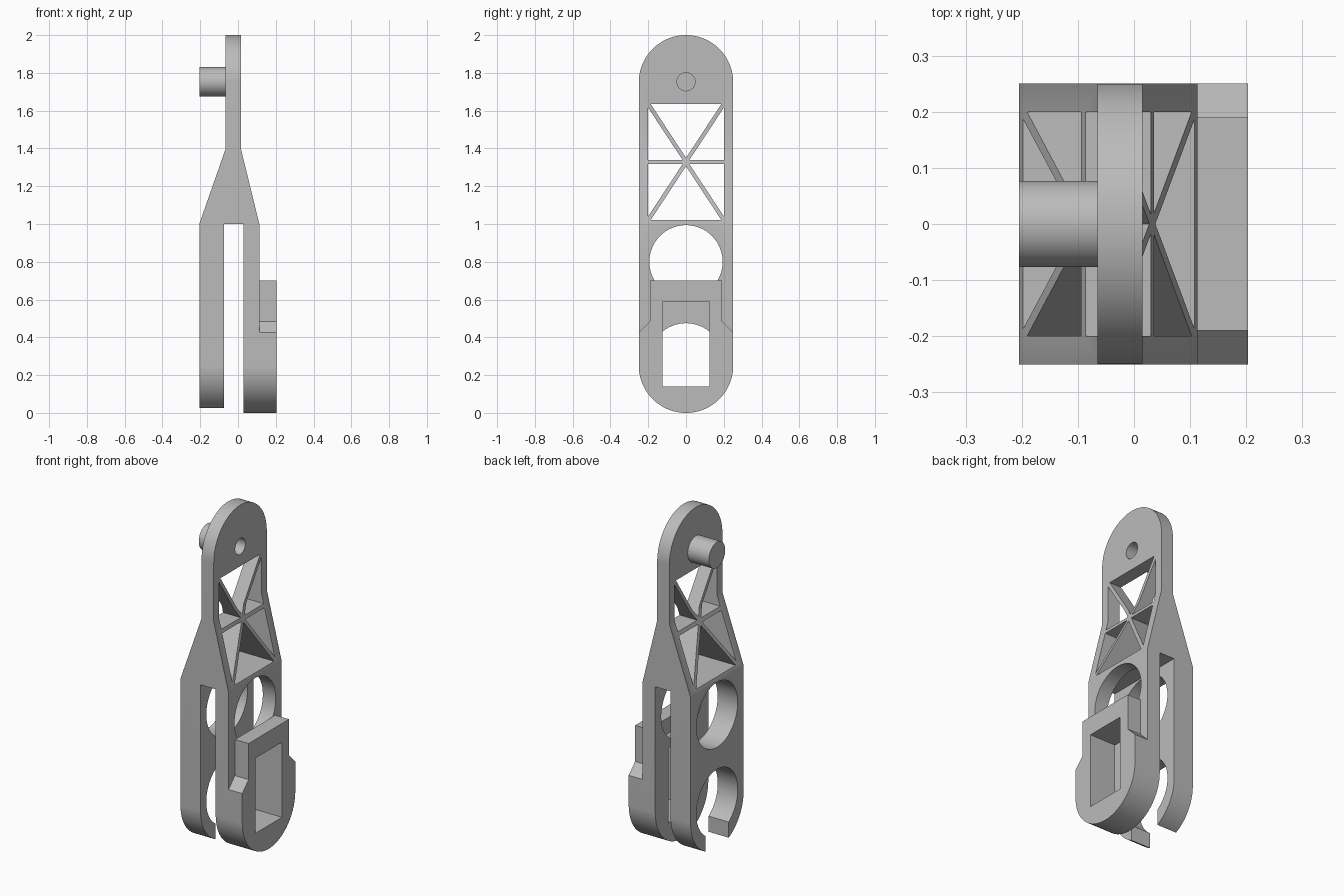
import bpy, bmesh, math

cube = bpy.data.objects.get("Cube")
if cube:
    bpy.data.objects.remove(cube, do_unlink=True)

grey = bpy.data.materials.new("plain_grey")
grey.use_nodes = True
grey.diffuse_color = (0.5, 0.5, 0.5, 1)
grey.node_tree.nodes["Principled BSDF"].inputs["Base Color"].default_value = (0.5, 0.5, 0.5, 1)


def prism(name, points, lo, hi, axis="x"):
    """Extrude a (y, z) outline along x, or an (x, z) outline along y."""
    bm = bmesh.new()
    place = (lambda a, b, d: (d, a, b)) if axis == "x" else (lambda a, b, d: (a, d, b))
    rings = [[bm.verts.new(place(a, b, d)) for a, b in points] for d in (lo, hi)]
    for ring in rings:
        bm.faces.new(ring)
    n = len(points)
    for i in range(n):
        j = (i + 1) % n
        bm.faces.new((rings[0][i], rings[0][j], rings[1][j], rings[1][i]))
    bmesh.ops.recalc_face_normals(bm, faces=bm.faces)
    mesh = bpy.data.meshes.new(name)
    bm.to_mesh(mesh)
    bm.free()
    mesh.materials.append(grey)
    obj = bpy.data.objects.new(name, mesh)
    bpy.context.collection.objects.link(obj)
    return obj


def arc(z, radius, start=0, end=360, steps=64):
    count = steps if end - start == 360 else steps + 1
    angles = [math.radians(start + (end - start) * i / steps) for i in range(count)]
    return [(radius * math.cos(a), z + radius * math.sin(a)) for a in angles]


def box(y0, y1, z0, z1):
    return [(y0, z0), (y1, z0), (y1, z1), (y0, z1)]


def combine(target, other, operation="DIFFERENCE"):
    other.hide_render = True
    mod = target.modifiers.new("combine", "BOOLEAN")
    mod.operation, mod.solver, mod.object = operation, "EXACT", other
    bpy.context.view_layer.objects.active = target
    bpy.ops.object.modifier_apply(modifier=mod.name)
    bpy.data.objects.remove(other, do_unlink=True)


# Forked side profile: thin top plate, tapered shoulder, two prongs and a pad
profile = [(-0.065, 2.1), (-0.065, 1.4), (-0.205, 1), (-0.205, -0.1), (-0.073, -0.1),
           (-0.073, 1), (0.028, 1), (0.028, -0.1), (0.203, -0.1), (0.203, 0.7),
           (0.113, 0.7), (0.113, 1), (0.015, 1.4), (0.015, 2.1)]
body = prism("bracket_body", profile, -0.4, 0.4, "y")

# Rounded ends
stadium = arc(1.75, 0.25, 0, 180) + arc(0.25, 0.25, 180, 360)
combine(body, prism("rounded_outline", stadium, -0.5, 0.5), "INTERSECT")

# Round holes through the prongs, with the lower one open at the bottom
combine(body, prism("upper_hole", arc(0.8, 0.194), -0.4, 0.113))
combine(body, prism("lower_hole", arc(0.28, 0.195), -0.4, -0.03))
combine(body, prism("bottom_opening", box(-0.109, 0.109, -0.1, 0.2), -0.4, -0.03))

# Pad window and shoulders
combine(body, prism("pad_window", box(-0.125, 0.125, 0.14, 0.588), 0, 0.4))
for s in (-1, 1):
    shoulder = [(s * 0.19, 0.8), (s * 0.19, 0.485), (s * 0.25, 0.425),
                (s * 0.4, 0.275), (s * 0.4, 0.8)]
    combine(body, prism("pad_shoulder", shoulder, 0.113, 0.4))

# Triangular lattice openings
MID = 1.328
for v in (-1, 1):
    tri = [(-0.187, MID + v * 0.307), (0.187, MID + v * 0.307), (0, MID + v * 0.022)]
    combine(body, prism("lattice_end", tri, -0.4, 0.4))
    for s in (-1, 1):
        tri = [(s * 0.2, MID + v * 0.287), (s * 0.2, MID + v * 0.011), (s * 0.018, MID + v * 0.011)]
        combine(body, prism("lattice_side", tri, -0.4, 0.4))

# Peg with a blind bore
combine(body, prism("peg", arc(1.753, 0.077), -0.205, -0.03), "UNION")
combine(body, prism("peg_bore", arc(1.753, 0.048, steps=32), -0.16, 0.2))

bpy.ops.object.select_all(action="DESELECT")
body.select_set(True)
bpy.context.view_layer.objects.active = body
bpy.ops.object.shade_smooth_by_angle(angle=math.radians(25))
